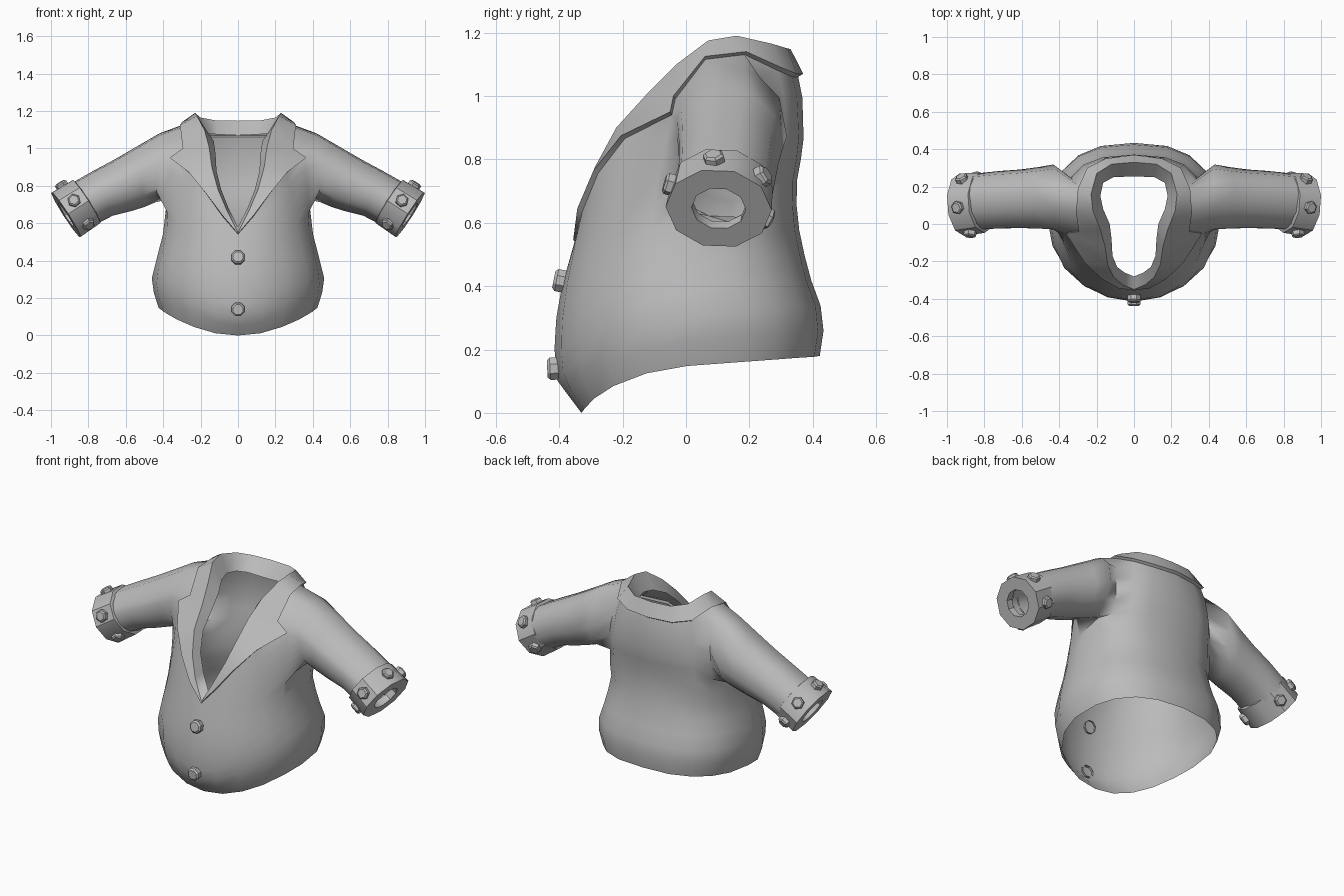
import bpy, bmesh, math
from mathutils import Vector

if "Cube" in bpy.data.objects:
    bpy.data.objects.remove(bpy.data.objects["Cube"])

grey = bpy.data.materials.new("grey_cloth")
grey.diffuse_color = (0.5, 0.5, 0.5, 1)
grey.use_nodes = True
grey.node_tree.nodes["Principled BSDF"].inputs["Base Color"].default_value = grey.diffuse_color


def finish(name, bm, mirror=True, angle=40):
    """Turn a bmesh into a smooth-by-angle object, mirrored across x."""
    bmesh.ops.recalc_face_normals(bm, faces=bm.faces)
    me = bpy.data.meshes.new(name)
    bm.to_mesh(me)
    bm.free()
    me.materials.append(grey)
    ob = bpy.data.objects.new(name, me)
    bpy.context.collection.objects.link(ob)
    bpy.ops.object.select_all(action='DESELECT')
    ob.select_set(True)
    bpy.context.view_layer.objects.active = ob
    bpy.ops.object.shade_smooth_by_angle(angle=math.radians(angle))
    if mirror:
        m = ob.modifiers.new("mirror", 'MIRROR')
        m.use_clip = True
        m.merge_threshold = 0.002
    return ob


def loft(bm, rows, closed=False, skip=lambda r, i: False):
    """Skin quads between rows of points."""
    vs = [[bm.verts.new(p) for p in r] for r in rows]
    n = len(rows[0])
    for r, (a, b) in enumerate(zip(vs, vs[1:])):
        for i in range(n if closed else n - 1):
            k = (i + 1) % n
            if not skip(r, i):
                bm.faces.new((a[i], a[k], b[k], b[i]))


def lerp_table(table, z):
    for a, b in zip(table, table[1:]):
        if z <= b[0]:
            t = max(0, (z - a[0]) / (b[0] - a[0]))
            return [p + (q - p) * t for p, q in zip(a[1:], b[1:])]
    return table[-1][1:]


# Collar lines from the front V tip to the back of the neck
inner = [(0, -.28, .58), (.05, -.26, .68), (.09, -.23, .78), (.115, -.17, .88),
         (.12, -.08, .97), (.13, 0, 1.04), (.165, .08, 1.08), (.18, .15, 1.09),
         (.165, .22, 1.08), (.11, .25, 1.075), (0, .255, 1.07)]
fold = [(0, -.35, .55), (.06, -.325, .67), (.107, -.285, .78), (.14, -.22, .9),
        (.155, -.12, 1.01), (.18, -.03, 1.1), (.22, .07, 1.175), (.23, .16, 1.19),
        (.2, .27, 1.165), (.12, .32, 1.15), (0, .33, 1.148)]
hem = [(0, -.356, .545), (.085, -.343, .645), (.175, -.292, .765), (.265, -.205, .875),
       (.365, -.05, .95), (.295, -.04, 1.0), (.31, .06, 1.125), (.3, .19, 1.14),
       (.25, .3, 1.09), (.15, .35, 1.07), (0, .37, 1.07)]
seam = []
for j, p in enumerate(hem):
    p = Vector(p)
    out = Vector((p.x, p.y - .08, 0)).normalized()
    t = .3 if j == 0 else .8
    seam.append(p - out * .02 * t - Vector((0, 0, .012 * t)))

# Collar: inner facing, folded lapel and hem thickness
bm = bmesh.new()
loft(bm, [inner, fold, hem, seam])
finish("collar", bm)

# Torso shell: z, front y, back y, half width
section = [(0, -.33, .40, .39), (.1, -.405, .41, .405), (.2, -.415, .425, .445),
           (.3, -.41, .44, .462), (.4, -.395, .40, .437), (.55, -.36, .36, .40),
           (.7, -.32, .345, .395), (.85, -.27, .375, .39), (1.0, -.2, .375, .36),
           (1.14, -.1, .35, .31)]
hem_z = [0, .012, .045, .085, .125, .148, .16, .168, .174, .177, .18]


def body_point(th, z):
    """Oval section, squarer across the back."""
    yf, yb, rx = lerp_table(section, z)
    c, s = max(0, math.cos(th)), math.sin(th)
    if s > .01:
        k = .8 if z < .6 else .7
        c, s = c ** k, s ** k
    return Vector((rx * c, (yf + yb) / 2 + (yb - yf) / 2 * s, z))


LOW, HIGH = 7, 5          # rows below and above the armpit
TOP = LOW + HIGH
columns = []
for j, top in enumerate(seam):
    th = math.radians(-90 + 18 * j)
    shift = top - body_point(th, top.z)
    base, height = hem_z[j], top.z - hem_z[j]
    mid = min(.735, base + .65 * height)
    col = []
    for i in range(TOP + 1):
        if i <= LOW:
            z = base + (mid - base) * i / LOW
        else:
            z = mid + (top.z - mid) * (i - LOW) / HIGH
        p = body_point(th, z)
        p += shift * max(0, ((z - base) / height - .4) / .6) ** 2
        if j in (0, 10):
            p.x = 0
        col.append(p)
    columns.append(col)
bm = bmesh.new()
# the armhole is left open between columns 4 and 7
loft(bm, columns, skip=lambda j, i: 4 <= j <= 6 and i >= LOW)

# Sleeves grow from the armhole: top x, top z, bottom x, bottom z, centre y, half depth
stations = [(.42, 1.085, .44, .712, .145, .175), (.54, 1.015, .50, .687, .14, .165),
            (.66, .945, .57, .665, .135, .158), (.78, .88, .67, .64, .13, .155),
            (.90, .812, .765, .59, .122, .152)]
loop = ([(5, TOP), (6, TOP)] + [(7, i) for i in range(TOP, LOW - 1, -1)]
        + [(6, LOW), (5, LOW)] + [(4, i) for i in range(LOW, TOP + 1)])
armhole = [columns[j][i] for j, i in loop]
angles = [math.atan2((p.y - .14) / .17, (p.z - .91) / .19) for p in armhole]
rows = [armhole]
for tx, tz, bx, bz, yc, ry in stations:
    c = Vector(((tx + bx) / 2, yc, (tz + bz) / 2))
    u = Vector(((tx - bx) / 2, 0, (tz - bz) / 2))
    rows.append([c + u * math.cos(a) + Vector((0, ry, 0)) * math.sin(a) for a in angles])
loft(bm, rows, True)
bmesh.ops.remove_doubles(bm, verts=bm.verts, dist=.0005)
finish("torso_and_sleeves", bm, angle=75)


def ring(centre, u, v, n, turn=0.0):
    return [centre + u * math.cos(turn + math.tau * i / n)
            + v * math.sin(turn + math.tau * i / n) for i in range(n)]


# Cuffs: thick band with a narrower opening
axis = Vector((.84, -.08, -.54)).normalized()
side = Vector((0, 1, 0))
side = (side - axis * side.dot(axis)).normalized()
up = axis.cross(side)
if up.z < 0:
    up = -up
end = Vector((.92, .103, .645))
bm = bmesh.new()
profile = [(-.135, .122, .143), (-.13, .143, .161), (0, .148, .168),
           (0, .077, .086), (-.04, .077, .086)]
loft(bm, [ring(end + axis * d, up * a, side * b, 10, .3) for d, a, b in profile], True)
finish("cuff", bm, angle=37)


def stud(bm, pos, normal, r, h, n=8):
    """Small chamfered peg sunk slightly into the cloth."""
    normal = normal.normalized()
    u = normal.orthogonal().normalized()
    v = normal.cross(u)
    rows = [ring(pos + normal * d, u * k, v * k, n, math.pi / n)
            for d, k in ((-.015, r), (h * .7, r), (h, r * .75))]
    loft(bm, rows, True)
    bm.faces.new([bm.verts.new(p) for p in rows[-1]])
    bmesh.ops.remove_doubles(bm, verts=bm.verts, dist=.0005)


# Cuff studs
bm = bmesh.new()
for deg in (97, 36, 164, -29, 226):
    a = math.radians(deg)
    n = up * math.sin(a) + side * math.cos(a)
    p = end - axis * .065 + up * math.sin(a) * .14 + side * math.cos(a) * .16
    stud(bm, p, n, .035, .024, 6)
finish("cuff_studs", bm, angle=25)

# Front buttons
bm = bmesh.new()
stud(bm, Vector((0, -.388, .415)), Vector((0, -1, .2)), .038, .03)
stud(bm, Vector((0, -.408, .14)), Vector((0, -1, -.05)), .038, .03)
finish("front_buttons", bm, mirror=False, angle=25)
